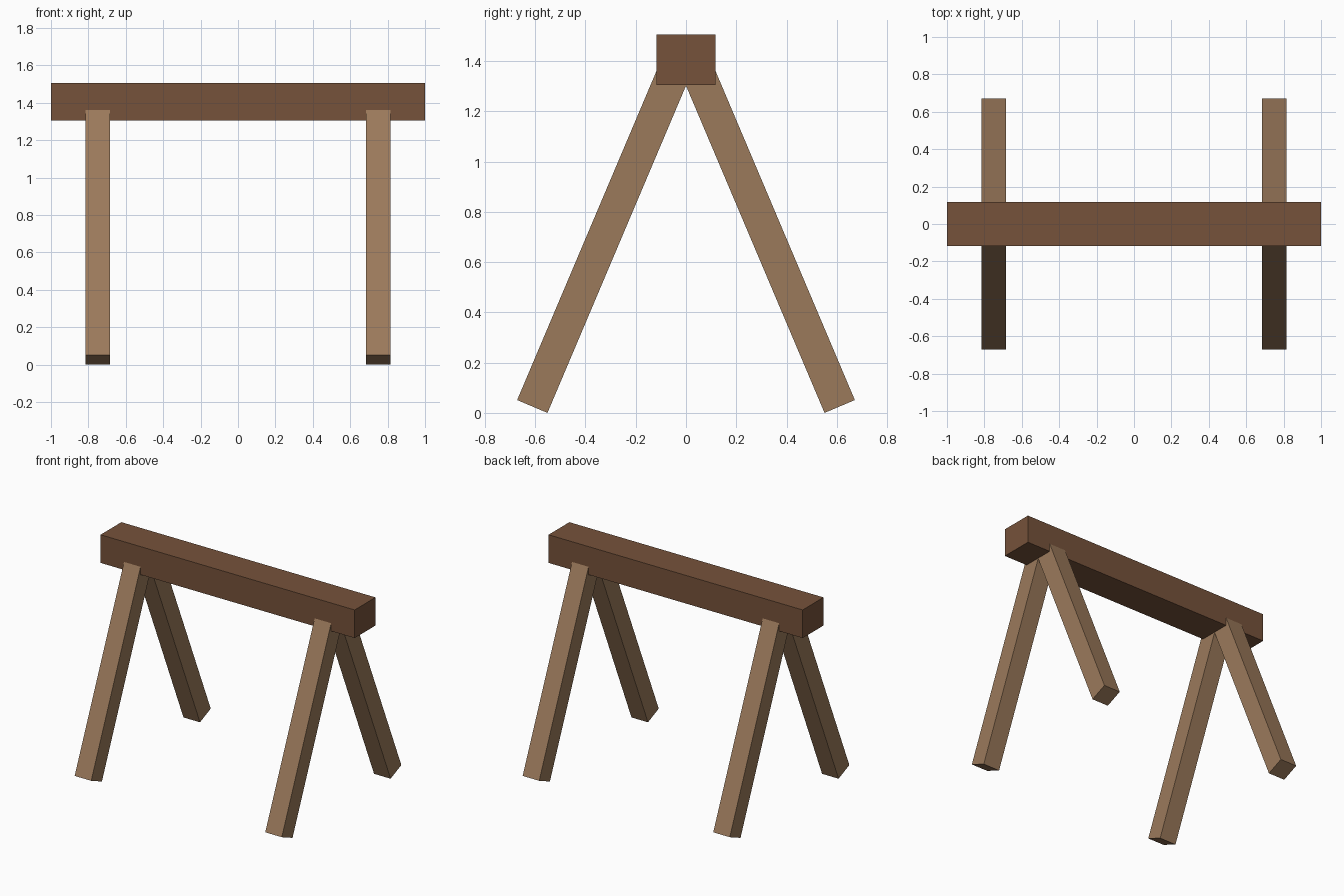
import bpy
from math import radians, sin, cos

if "Cube" in bpy.data.objects:
    bpy.data.objects.remove(bpy.data.objects["Cube"])

ANGLE = radians(22.95)   # outward lean of the legs
LENGTH = 1.50            # legs end hidden inside the beam
WIDTH = 0.131


def material(name, color):
    mat = bpy.data.materials.new(name)
    mat.diffuse_color = color
    mat.use_nodes = True
    mat.node_tree.nodes["Principled BSDF"].inputs["Base Color"].default_value = mat.diffuse_color
    return mat


def box(name, size, location, mat, tilt=0):
    bpy.ops.mesh.primitive_cube_add(size=1, location=location, rotation=(tilt, 0, 0))
    obj = bpy.context.object
    obj.name = name
    obj.scale = size
    bpy.ops.object.transform_apply(location=False, rotation=False, scale=True)
    obj.data.materials.append(mat)
    return obj


dark_wood = material("dark_wood", (0.18, 0.085, 0.043, 1))
light_wood = material("light_wood", (0.33, 0.195, 0.105, 1))

# Horizontal top beam
box("top_beam", (2.0, 0.234, 0.20), (0, 0, 1.405), dark_wood)

# Two splayed leg pairs; each foot centre is projected up the leg axis
foot_y, foot_z = 0.6115, WIDTH / 2 * sin(ANGLE)
leg_y = foot_y - LENGTH / 2 * sin(ANGLE)
leg_z = foot_z + LENGTH / 2 * cos(ANGLE)
for side, x in (("left", -0.75), ("right", 0.75)):
    for end, s in (("front", -1), ("back", 1)):
        box(f"{end}_{side}_leg", (0.13, WIDTH, LENGTH),
            (x, s * leg_y, leg_z), light_wood, s * ANGLE)
